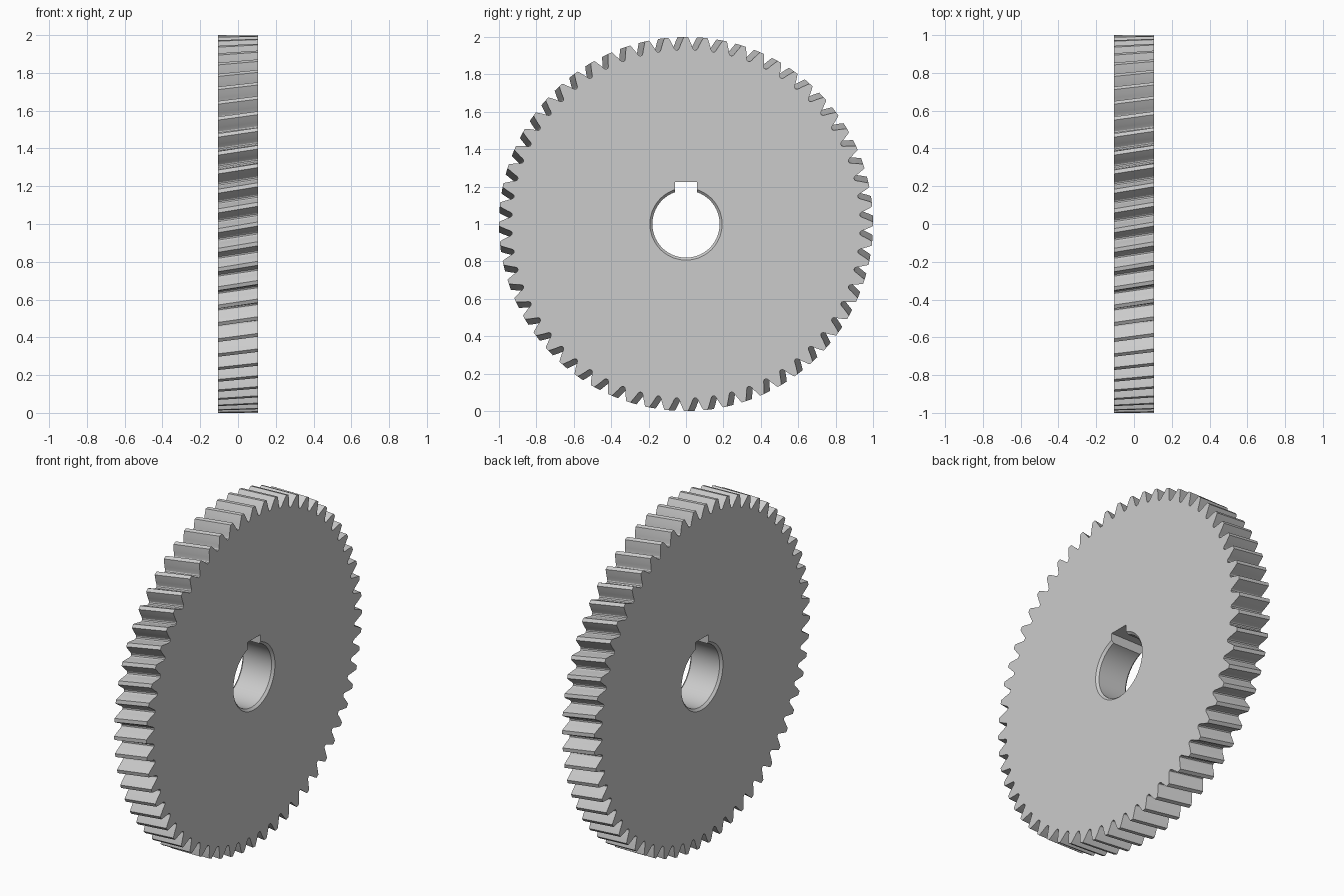
import bpy, bmesh
from math import sin, cos, pi, radians

if "Cube" in bpy.data.objects:
    bpy.data.objects.remove(bpy.data.objects["Cube"])

TEETH = 60
HALF = 0.105            # half the face width
TWIST = -radians(2.0)   # helix twist across the face width
LAYERS = 6


def loft(name, rings):
    """Closed solid through equal-length rings of points."""
    bm = bmesh.new()
    loops = [[bm.verts.new(p) for p in ring] for ring in rings]
    n = len(loops[0])
    for a, b in zip(loops, loops[1:]):
        for i in range(n):
            j = (i + 1) % n
            bm.faces.new((a[i], a[j], b[j], b[i]))
    bm.faces.new(loops[0])
    bm.faces.new(loops[-1])
    bmesh.ops.recalc_face_normals(bm, faces=bm.faces)
    me = bpy.data.meshes.new(name)
    bm.to_mesh(me)
    bm.free()
    ob = bpy.data.objects.new(name, me)
    bpy.context.collection.objects.link(ob)
    return ob


def polar(x, r, a):
    return (x, r * sin(a), 1 + r * cos(a))


# Tooth flank: (radius, degrees from tooth centre), root to tip
flank = [(0.931, 2.75), (0.935, 2.4), (0.944, 2.1), (0.957, 1.8),
         (0.970, 1.45), (0.985, 1.05), (1.0, 0.62)]
tooth = [(r, -a) for r, a in flank] + flank[::-1]
outline = [(r, 2 * pi * k / TEETH + radians(a)) for k in range(TEETH) for r, a in tooth]

# Helical gear body; a tooth points straight up on the +x face
rings = []
for i in range(LAYERS + 1):
    t = i / LAYERS
    turn = TWIST * (1 - t)
    rings.append([polar(-HALF + 2 * HALF * t, r, a + turn) for r, a in outline])
gear = loft("helical_gear", rings)

# Bore with chamfered ends
levels = [(-0.12, 0.208), (-0.092, 0.18), (0.092, 0.18), (0.12, 0.208)]
bore = loft("bore_cutter", [[polar(x, r, 2 * pi * k / 96) for k in range(96)] for x, r in levels])

# Square keyway above the bore
key = loft("keyway_cutter", [[(x, -0.06, 1.0), (x, 0.06, 1.0), (x, 0.06, 1.225), (x, -0.06, 1.225)]
                             for x in (-0.15, 0.15)])

bpy.context.view_layer.objects.active = gear
gear.select_set(True)
for cutter in (bore, key):
    mod = gear.modifiers.new(cutter.name, 'BOOLEAN')
    mod.operation = 'DIFFERENCE'
    mod.solver = 'EXACT'
    mod.object = cutter
    bpy.ops.object.modifier_apply(modifier=mod.name)
    bpy.data.objects.remove(cutter)

bpy.ops.object.shade_smooth_by_angle(angle=radians(25))
